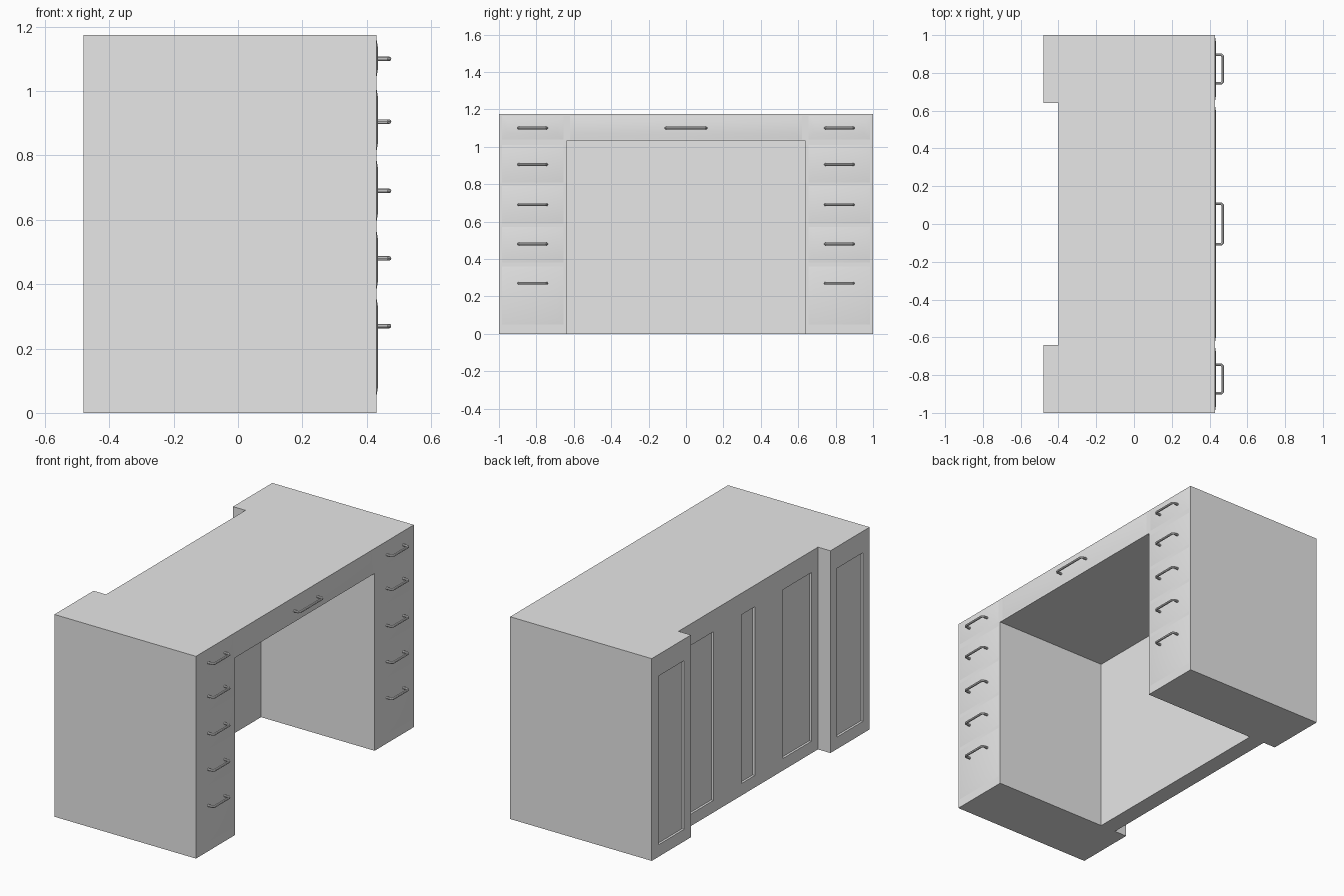
import bpy
import bmesh

if "Cube" in bpy.data.objects:
    bpy.data.objects.remove(bpy.data.objects["Cube"])

FRONT, BACK, RECESSED_BACK = 0.43, -0.48, -0.40
HEIGHT, KNEE_Y, KNEE_Z = 1.175, 0.64, 1.03

grey = bpy.data.materials.new("light_grey")
grey.use_nodes = True
grey.diffuse_color = (0.8, 0.8, 0.8, 1)
grey.node_tree.nodes["Principled BSDF"].inputs["Base Color"].default_value = (0.8, 0.8, 0.8, 1)


def add_object(name, data):
    obj = bpy.data.objects.new(name, data)
    bpy.context.collection.objects.link(obj)
    data.materials.append(grey)
    return obj


def from_bmesh(name, bm):
    bmesh.ops.recalc_face_normals(bm, faces=bm.faces)
    mesh = bpy.data.meshes.new(name)
    bm.to_mesh(mesh)
    bm.free()
    return add_object(name, mesh)


def select_only(obj):
    bpy.ops.object.select_all(action='DESELECT')
    obj.select_set(True)
    bpy.context.view_layer.objects.active = obj


def add_box(bm, low, high):
    verts = bmesh.ops.create_cube(bm, size=1)["verts"]
    for v in verts:
        for i in range(3):
            v.co[i] = high[i] if v.co[i] > 0 else low[i]


# Desk body: plan outline with stepped back corners, extruded upwards
bm = bmesh.new()
outline = [(FRONT, -1), (FRONT, 1), (BACK, 1), (BACK, KNEE_Y), (RECESSED_BACK, KNEE_Y),
           (RECESSED_BACK, -KNEE_Y), (BACK, -KNEE_Y), (BACK, -1)]
base = bm.faces.new([bm.verts.new((x, y, 0)) for x, y in outline])
extruded = bmesh.ops.extrude_face_region(bm, geom=[base], use_keep_orig=True)["geom"]
bmesh.ops.translate(bm, vec=(0, 0, HEIGHT),
                    verts=[g for g in extruded if isinstance(g, bmesh.types.BMVert)])
body = from_bmesh("desk_body", bm)

# Cutter for the kneehole and the sunk panels on the back
bm = bmesh.new()
add_box(bm, (-0.30, -KNEE_Y, -0.1), (0.6, KNEE_Y, KNEE_Z))
for y, half, x in [(0.82, 0.118, BACK), (0.45, 0.13, RECESSED_BACK), (0, 0.06, RECESSED_BACK),
                   (-0.45, 0.13, RECESSED_BACK), (-0.82, 0.118, BACK)]:
    add_box(bm, (x - 0.02, y - half, 0.07), (x + 0.013, y + half, 1.05))
cutter = from_bmesh("cutter", bm)
cutter.hide_render = True

cut = body.modifiers.new("cut", 'BOOLEAN')
cut.operation = 'DIFFERENCE'
cut.solver = 'EXACT'
cut.object = cutter
select_only(body)
bpy.ops.object.modifier_apply(modifier=cut.name)
bpy.data.objects.remove(cutter)


# Drawer front: thin raised pad with a wide sloping rim
def drawer_front(name, y, half, z0, z1):
    bm = bmesh.new()
    rim, rise = 0.03, 0.005
    rings = []
    for x, inset in [(FRONT, 0), (FRONT + rise, rim)]:
        a, b = y - half + inset, y + half - inset
        c, d = z0 + inset, z1 - inset
        rings.append([bm.verts.new((x, p, q)) for p, q in [(a, c), (b, c), (b, d), (a, d)]])
    lower, upper = rings
    bm.faces.new(upper)
    for i in range(4):
        j = (i + 1) % 4
        bm.faces.new([lower[i], lower[j], upper[j], upper[i]])
    obj = from_bmesh(name, bm)
    if obj.data.polygons[0].normal.x < 0:
        obj.data.flip_normals()
    select_only(obj)
    bpy.ops.object.shade_smooth()


# Pull handle: bent round bar standing off the drawer
def handle(name, y, half, z):
    curve = bpy.data.curves.new(name, 'CURVE')
    curve.dimensions = '3D'
    curve.bevel_depth = 0.007
    curve.bevel_resolution = 2
    curve.use_fill_caps = True
    bar, bend = 0.47, 0.008
    side = [(FRONT, half), (bar - bend, half), (bar, half - bend)]
    path = [(x, y - h) for x, h in side] + [(x, y + h) for x, h in reversed(side)]
    spline = curve.splines.new('POLY')
    spline.points.add(len(path) - 1)
    for point, (px, py) in zip(spline.points, path):
        point.co = (px, py, z, 1)
    obj = add_object(name, curve)
    select_only(obj)
    bpy.ops.object.convert(target='MESH')
    bpy.ops.object.shade_smooth_by_angle()


# Five drawers in each pedestal: bottom, top and handle height
rows = [(1.04, 1.165, 1.10), (0.81, 1.01, 0.905), (0.59, 0.79, 0.69),
        (0.38, 0.57, 0.48), (0.05, 0.36, 0.27)]
for side, y in [("right", -0.82), ("left", 0.82)]:
    for n, (z0, z1, hz) in enumerate(rows, 1):
        drawer_front(f"{side}_drawer_{n}", y, 0.165, z0, z1)
        handle(f"{side}_handle_{n}", y, 0.075, hz)

# Wide centre drawer above the kneehole
drawer_front("centre_drawer", 0, 0.62, 1.04, 1.165)
handle("centre_handle", 0, 0.108, 1.10)
